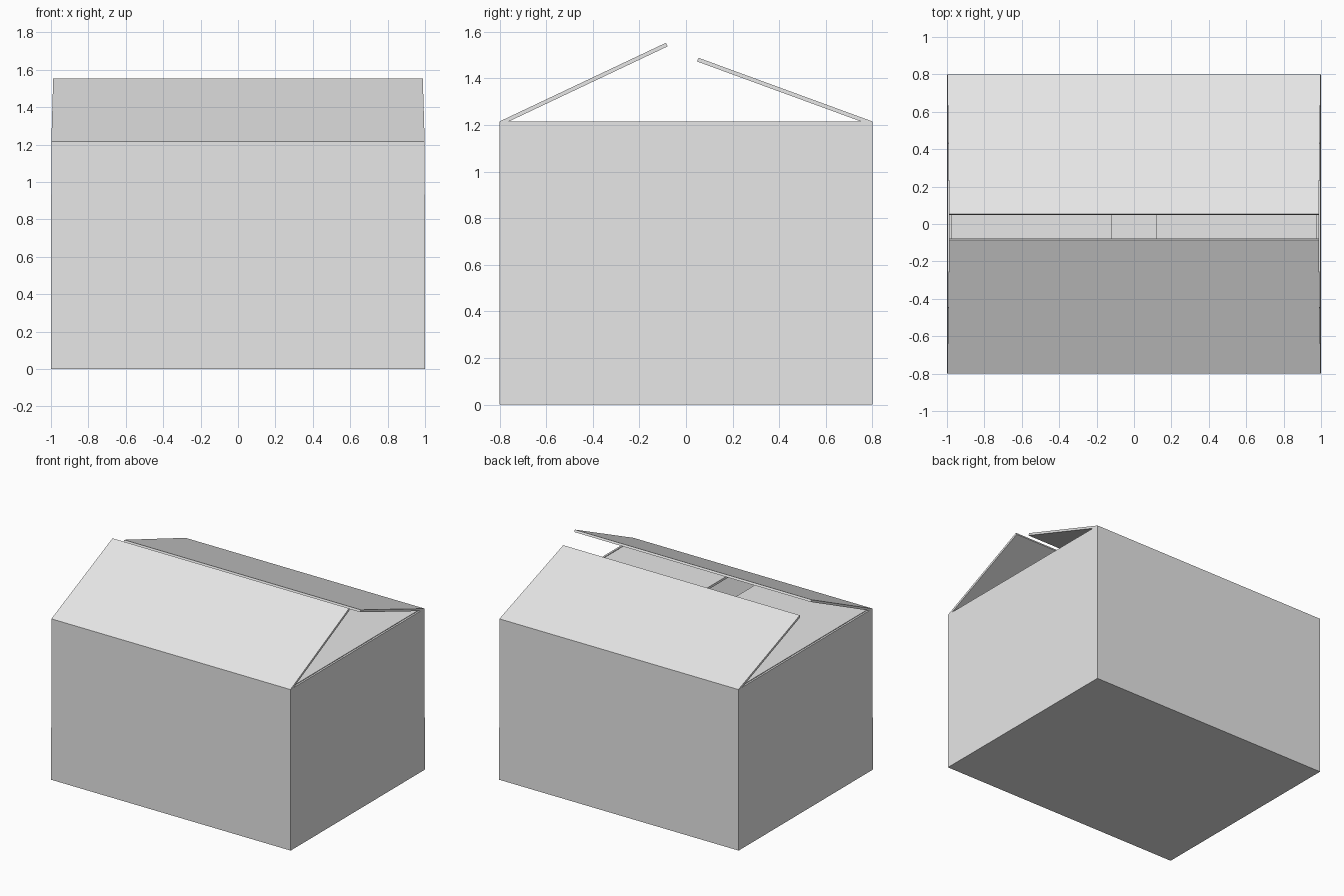
import bpy, bmesh
from math import radians
from mathutils import Matrix, Vector

cube = bpy.data.objects.get("Cube")
if cube:
    bpy.data.objects.remove(cube, do_unlink=True)

HEIGHT, WALL, THICK = 1.215, 0.02, 0.017

# Plain pale grey board
board = bpy.data.materials.new("pale grey board")
board.use_nodes = True
colour = (0.8, 0.8, 0.8, 1)
board.diffuse_color = colour
board.node_tree.nodes["Principled BSDF"].inputs["Base Color"].default_value = colour


def add_object(name, bm):
    bmesh.ops.recalc_face_normals(bm, faces=bm.faces)
    mesh = bpy.data.meshes.new(name)
    bm.to_mesh(mesh)
    bm.free()
    mesh.materials.append(board)
    obj = bpy.data.objects.new(name, mesh)
    bpy.context.collection.objects.link(obj)
    return obj


def box_body():
    """Hollow carton: outer block whose top is inset and pushed down."""
    bm = bmesh.new()
    bmesh.ops.create_cube(bm, size=1)
    for v in bm.verts:
        v.co = Vector((v.co.x * 2, v.co.y * 1.6, (v.co.z + 0.5) * HEIGHT))
        if v.co.z > 0:
            v.co.x *= 0.998
    top = max(bm.faces, key=lambda f: f.calc_center_median().z)
    bmesh.ops.inset_individual(bm, faces=[top], thickness=WALL)
    inner = bmesh.ops.extrude_discrete_faces(bm, faces=[top])["faces"][0]
    for v in inner.verts:
        v.co.z = WALL
    return add_object("box_body", bm)


def flap(name, hinge, heading, tilt, length, half_base, half_tip):
    """Thin board hinged on one edge, slightly narrower at its free edge."""
    bm = bmesh.new()
    bmesh.ops.create_cube(bm, size=1)
    for v in bm.verts:
        half = half_tip if v.co.y > 0 else half_base
        v.co = Vector((v.co.x * 2 * half, (v.co.y + 0.5) * length,
                       (v.co.z - 0.5) * THICK))
    place = (Matrix.Translation(hinge)
             @ Matrix.Rotation(radians(heading), 4, "Z")
             @ Matrix.Rotation(radians(tilt), 4, "X"))
    bm.transform(place)
    return add_object(name, bm)


box_body()

# Raised long flaps
flap("front_flap", (0, -0.8, HEIGHT), 0, 25.3, 0.79, 0.998, 0.988)
flap("back_flap", (0, 0.8, HEIGHT), 180, 20.1, 0.795, 0.998, 0.988)

# Closed short flaps, flush with the rim
for side, name in ((1, "left_flap"), (-1, "right_flap")):
    flap(name, (side * 0.978, 0, HEIGHT), side * 90, 0, 0.858, 0.78, 0.78)
